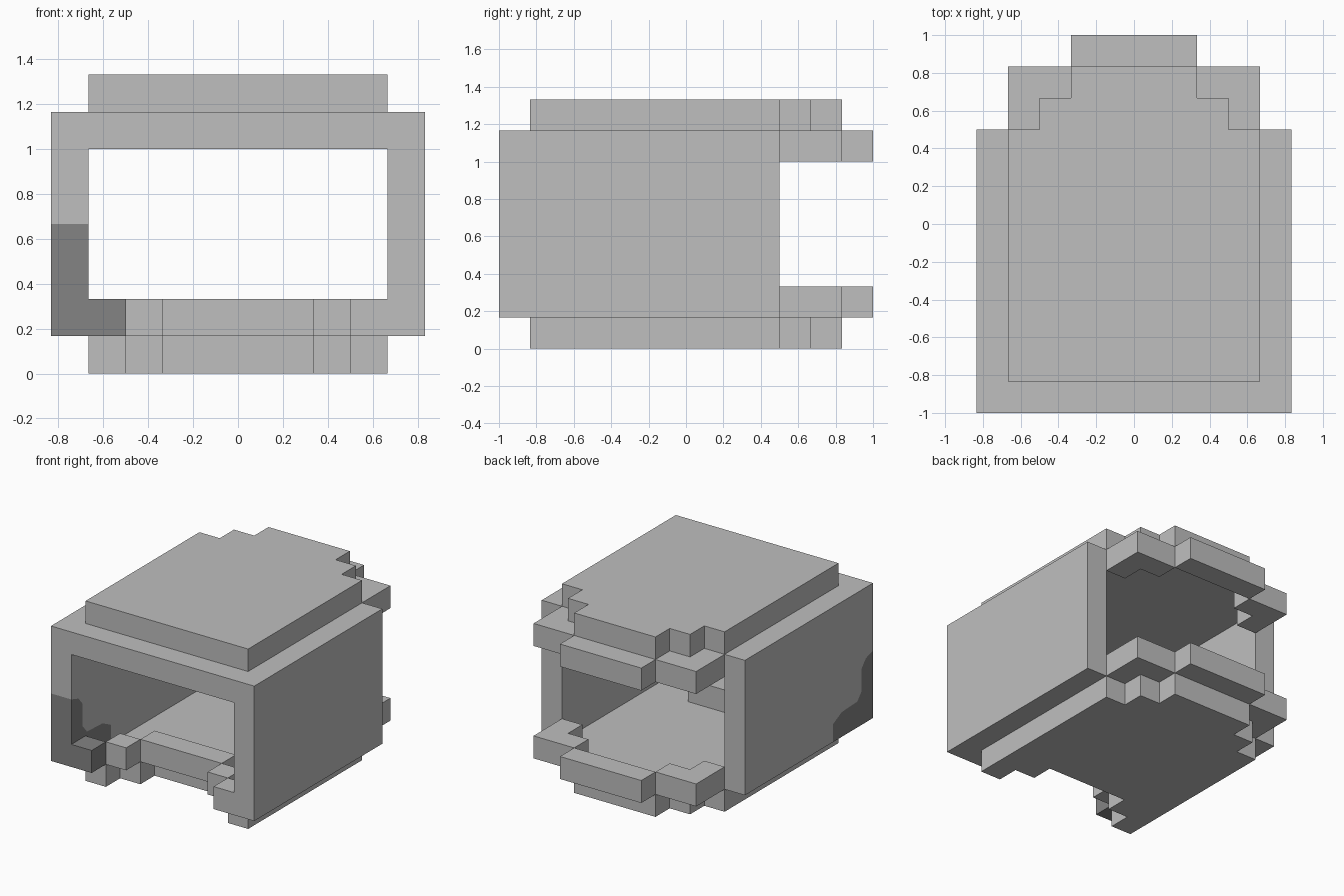
import bpy
import bmesh

if "Cube" in bpy.data.objects:
    bpy.data.objects.remove(bpy.data.objects["Cube"], do_unlink=True)

U = 1 / 6  # block size; all coordinates below are in blocks


def make_material(name, value):
    mat = bpy.data.materials.new(name)
    mat.use_nodes = True
    colour = (value, value, value, 1)
    mat.diffuse_color = colour
    mat.node_tree.nodes["Principled BSDF"].inputs["Base Color"].default_value = colour
    return mat


LIGHT = make_material("light_grey", 0.52)
DARK = make_material("dark_grey", 0.23)


def prism(name, points, start, end, mat=LIGHT, axis="z"):
    """Extrude a flat outline along z (points are x, y) or x (points are y, z)."""
    bm = bmesh.new()
    place = (lambda p: (p[0], p[1], start)) if axis == "z" else (lambda p: (start, p[0], p[1]))
    face = bm.faces.new([bm.verts.new(place(p)) for p in points])
    out = bmesh.ops.extrude_face_region(bm, geom=[face])
    verts = [v for v in out["geom"] if isinstance(v, bmesh.types.BMVert)]
    d = end - start
    bmesh.ops.translate(bm, verts=verts, vec=(0, 0, d) if axis == "z" else (d, 0, 0))
    bmesh.ops.recalc_face_normals(bm, faces=bm.faces)
    bmesh.ops.scale(bm, vec=(U, U, U), verts=bm.verts)
    mesh = bpy.data.meshes.new(name)
    bm.to_mesh(mesh)
    bm.free()
    mesh.materials.append(mat)
    obj = bpy.data.objects.new(name, mesh)
    bpy.context.collection.objects.link(obj)
    return obj


def rect(x0, x1, y0, y1):
    return [(x0, y0), (x1, y0), (x1, y1), (x0, y1)]


def flip(points):
    return [(-x, y) for x, y in reversed(points)]


# Floor and roof slabs with stepped ends
back_steps = [(4, 3), (3, 3), (3, 4), (2, 4), (2, 5)]
floor_half = [(2, -3), (2, -4), (3, -4), (3, -5), (4, -5)] + back_steps
roof_half = [(4, -5)] + back_steps
prism("floor", floor_half + flip(floor_half), 0, 1)
prism("roof", roof_half + flip(roof_half), 7, 8)

# Side walls; the right one has a dark patch at its lower front corner
prism("left_wall", rect(-6, 3, 1, 7), 4, 5, axis="x")
patch_edge = [(-3.2, 1), (-3.2, 1.8), (-3.8, 2.1), (-4.9, 2.15),
              (-5.2, 2.5), (-5.2, 3.5), (-5.5, 3.85), (-6, 4)]
prism("right_wall", [(3, 1)] + patch_edge + [(-6, 7), (3, 7)], -5, -4, axis="x")
prism("right_wall_patch", [(-6, 1)] + patch_edge, -5, -4, DARK, axis="x")

# Rims behind the floor and roof steps
corner = [(2, 4), (3, 4), (3, 3), (4, 3), (4, 5), (2, 5)]
for level, z in (("lower", 1), ("upper", 6)):
    prism(level + "_back_rim", rect(-2, 2, 5, 6), z, z + 1)
    prism(level + "_back_left_corner", corner, z, z + 1)
    prism(level + "_back_right_corner", flip(corner), z, z + 1)

# Front rims: straight above, stepping inwards below
prism("upper_front_rim", rect(-4, 4, -6, -5), 6, 7)
prism("lower_front_rim", rect(-2, 2, -4, -3), 1, 2)
for side, s in (("left", 1), ("right", -1)):
    inner, outer = rect(2, 3, -5, -4), rect(3, 4, -6, -5)
    prism(side + "_inner_front_step", inner if s > 0 else flip(inner), 1, 2)
    prism(side + "_outer_front_step", outer if s > 0 else flip(outer), 1, 2,
          LIGHT if s > 0 else DARK)
